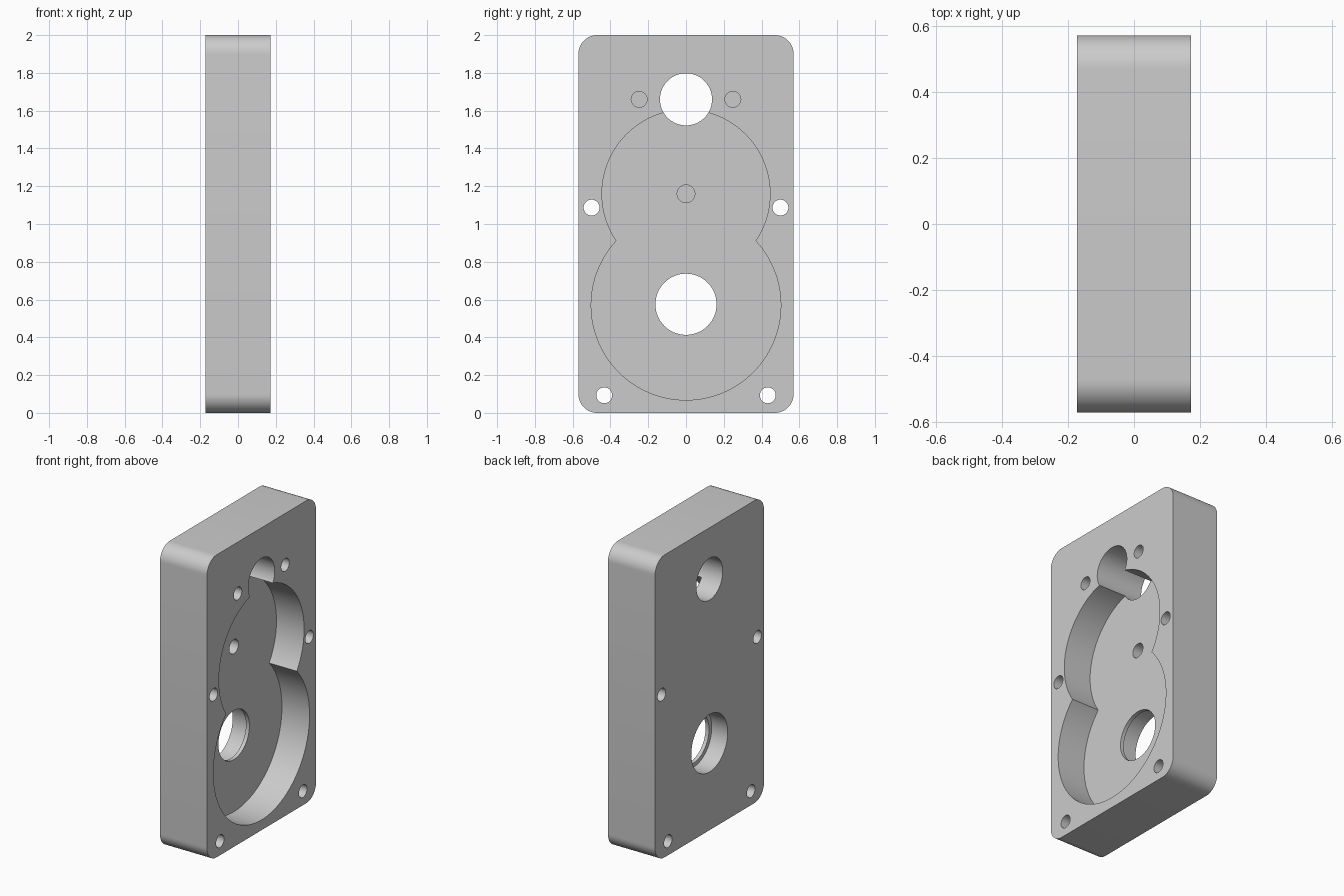
import bpy, bmesh, math
from mathutils import Matrix

cube = bpy.data.objects.get("Cube")
if cube:
    bpy.data.objects.remove(cube, do_unlink=True)

HALF_X, HALF_Y, HEIGHT, CORNER = 0.172, 0.57, 2.0, 0.1
FLOOR = -0.03           # pocket floor
OUT = 0.3               # beyond either face

grey = bpy.data.materials.new("plain grey")
grey.use_nodes = True
colour = (0.6, 0.6, 0.6, 1)
grey.diffuse_color = colour
grey.node_tree.nodes["Principled BSDF"].inputs["Base Color"].default_value = colour


def make_object(name, bm):
    bmesh.ops.recalc_face_normals(bm, faces=bm.faces)
    mesh = bpy.data.meshes.new(name)
    bm.to_mesh(mesh)
    bm.free()
    obj = bpy.data.objects.new(name, mesh)
    mesh.materials.append(grey)
    bpy.context.collection.objects.link(obj)
    return obj


def bore(y, z, radius, x0, x1, sides=48):
    """Cut a round hole along x from x0 to x1 into the plate."""
    bm = bmesh.new()
    place = Matrix.Translation(((x0 + x1) / 2, y, z)) @ Matrix.Rotation(math.pi / 2, 4, 'Y')
    bmesh.ops.create_cone(bm, cap_ends=True, segments=sides, radius1=radius,
                          radius2=radius, depth=x1 - x0, matrix=place)
    cutter = make_object("bore_cutter", bm)
    cutter.hide_render = True
    mod = plate.modifiers.new("bore", 'BOOLEAN')
    mod.operation = 'DIFFERENCE'
    mod.solver = 'EXACT'
    mod.object = cutter
    bpy.ops.object.modifier_apply(modifier=mod.name)
    bpy.data.objects.remove(cutter, do_unlink=True)


# Plate with four rounded corners
bm = bmesh.new()
bmesh.ops.create_cube(bm, size=1)
bmesh.ops.scale(bm, vec=(2 * HALF_X, 2 * HALF_Y, HEIGHT), verts=bm.verts)
bmesh.ops.translate(bm, vec=(0, 0, HEIGHT / 2), verts=bm.verts)
along_x = [e for e in bm.edges if abs(e.verts[0].co.x - e.verts[1].co.x) > HALF_X]
bmesh.ops.bevel(bm, geom=along_x, offset=CORNER, segments=12, profile=0.5, affect='EDGES')
plate = make_object("gearbox_plate", bm)
bpy.context.view_layer.objects.active = plate
plate.select_set(True)

# Pocket made of two overlapping circles
bore(0, 0.57, 0.502, FLOOR, OUT, 128)
bore(0, 1.16, 0.445, FLOOR, OUT, 128)

# Upper shaft hole, lower bearing seat and its thin lip
bore(0, 1.66, 0.138, -OUT, OUT, 64)
bore(0, 0.575, 0.19, -OUT, FLOOR - 0.025, 64)
bore(0, 0.575, 0.162, -OUT, OUT, 64)

# Blind pin hole in the pocket floor
bore(0, 1.16, 0.047, FLOOR - 0.1, OUT)

# Mirrored screw holes: side and bottom ones go through, upper ones are blind
for side in (-1, 1):
    bore(side * 0.5, 1.087, 0.042, -OUT, OUT)
    bore(side * 0.433, 0.093, 0.042, -OUT, OUT)
    bore(side * 0.248, 1.66, 0.042, HALF_X - 0.2, OUT)

bpy.ops.object.shade_smooth_by_angle(angle=math.radians(30))
